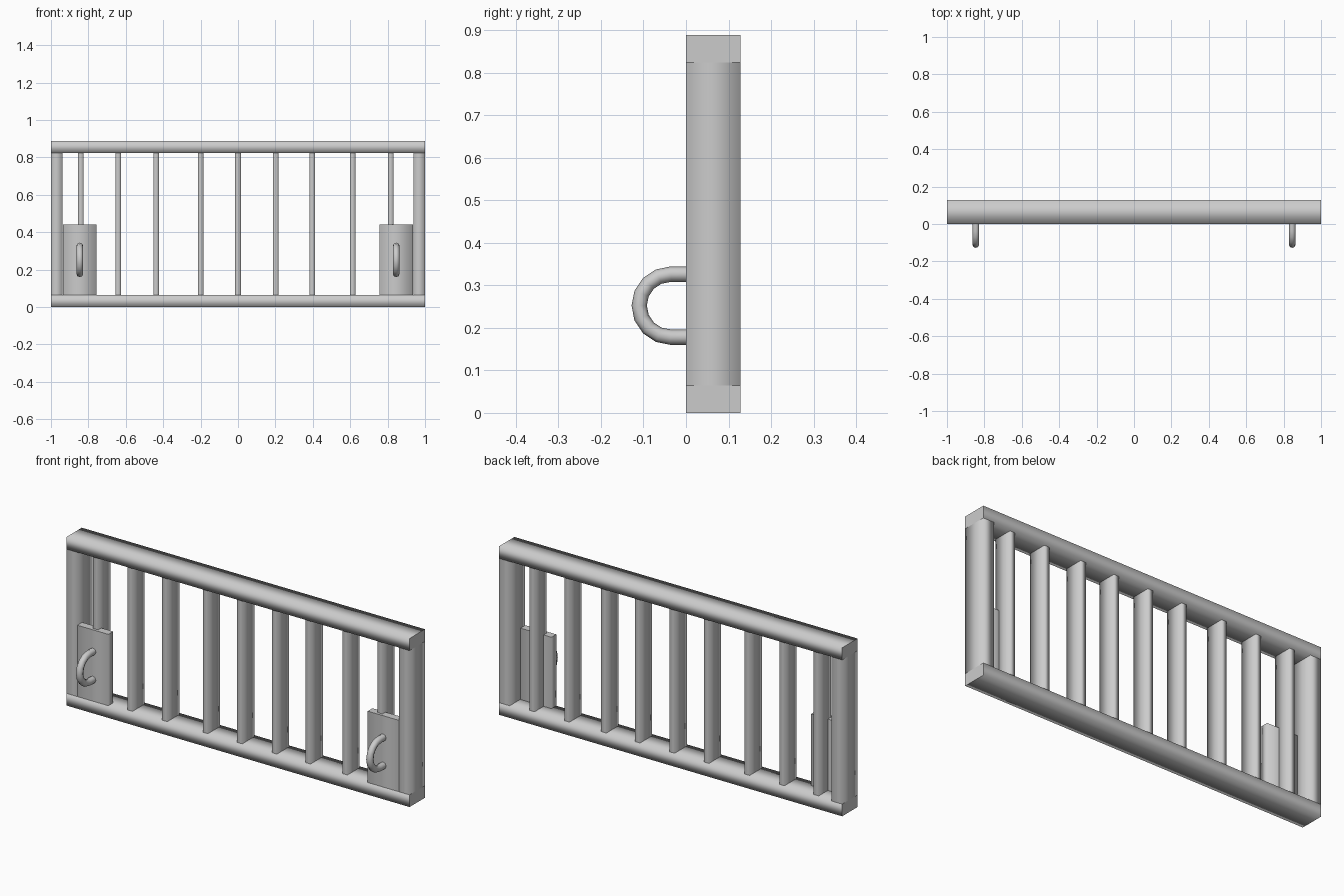
import bpy
import bmesh
from math import sin, cos, pi
from mathutils import Vector

if "Cube" in bpy.data.objects:
    bpy.data.objects.remove(bpy.data.objects["Cube"])

DEPTH = 0.128          # frame runs from y = 0 to y = DEPTH
HEIGHT = 0.888
RAIL = 0.064


def bar(name, lo, hi):
    """Box with softly shaded long sides and flat ends."""
    lo, hi = Vector(lo), Vector(hi)
    size, mid = hi - lo, (lo + hi) / 2
    axis = max(range(3), key=lambda i: size[i])
    bm = bmesh.new()
    bmesh.ops.create_cube(bm, size=1)
    for v in bm.verts:
        v.co = Vector(v.co[i] * size[i] for i in range(3))
    bm.normal_update()
    for f in bm.faces:
        f.smooth = abs(f.normal[axis]) < 0.5
    mesh = bpy.data.meshes.new(name)
    bm.to_mesh(mesh)
    bm.free()
    obj = bpy.data.objects.new(name, mesh)
    obj.location = mid
    bpy.context.collection.objects.link(obj)
    return obj


def handle(name, x):
    """U-shaped round pull swept along a half circle."""
    radius, y0, z0 = 0.074, -0.036, 0.252
    pts = [(x, 0.01, z0 + radius)]
    for i in range(9):
        a = pi / 2 + pi * i / 8
        pts.append((x, y0 + radius * cos(a), z0 + radius * sin(a)))
    pts.append((x, 0.01, z0 - radius))
    curve = bpy.data.curves.new(name, 'CURVE')
    curve.dimensions = '3D'
    curve.bevel_depth = 0.018
    curve.bevel_resolution = 2
    curve.use_fill_caps = True
    spline = curve.splines.new('POLY')
    spline.points.add(len(pts) - 1)
    for p, co in zip(spline.points, pts):
        p.co = (*co, 1)
    spline.use_smooth = True
    obj = bpy.data.objects.new(name, curve)
    bpy.context.collection.objects.link(obj)


# Horizontal rails
bar("bottom_rail", (-1, 0, 0), (1, DEPTH, RAIL))
bar("top_rail", (-1, 0, HEIGHT - RAIL), (1, DEPTH, HEIGHT))

# End posts, latch plates and pull handles on both sides
for side, s in (("left", -1), ("right", 1)):
    xs = sorted((s * 0.938, s))
    bar(f"{side}_post", (xs[0], 0, RAIL), (xs[1], DEPTH, HEIGHT - RAIL))
    xs = sorted((s * 0.756, s * 0.936))
    bar(f"{side}_plate", (xs[0], 0, RAIL), (xs[1], 0.04, 0.44))
    handle(f"{side}_handle", s * 0.846)

# Upright slats, spaced slightly unevenly
for i, x in enumerate((-0.84, -0.64, -0.437, -0.2, 0, 0.202, 0.398, 0.613, 0.817)):
    bar(f"slat_{i + 1}", (x - 0.015, 0.014, RAIL - 0.01),
        (x + 0.015, 0.116, HEIGHT - RAIL + 0.01))
